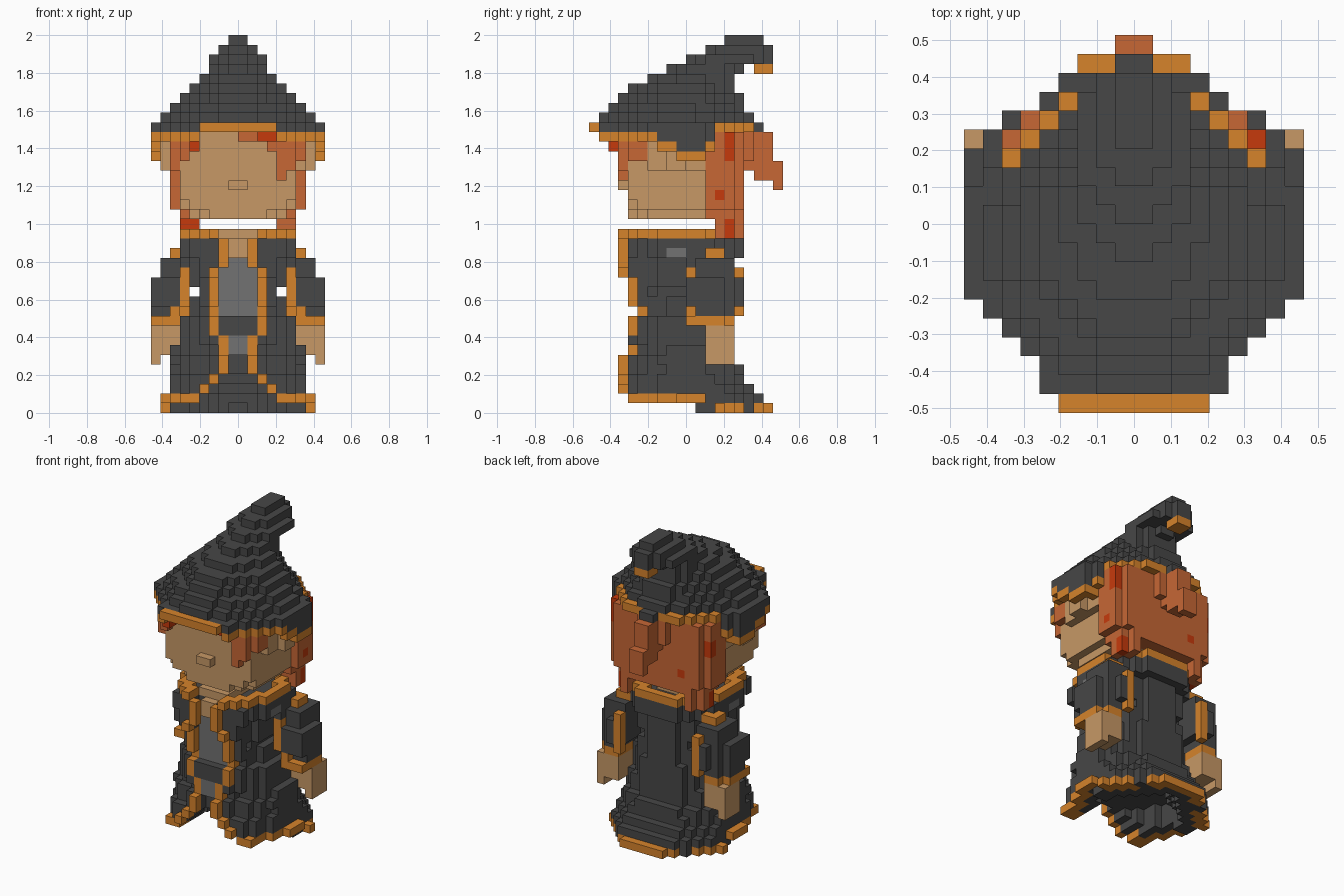
import bpy
import bmesh

if "Cube" in bpy.data.objects:
    bpy.data.objects.remove(bpy.data.objects["Cube"])

U = 2 / 39  # edge length of one block


def linear(c):
    c /= 255
    return c / 12.92 if c <= 0.04045 else ((c + 0.055) / 1.055) ** 2.4


COLOURS = {"charcoal cloth": (71, 71, 71), "orange trim": (214, 131, 43),
           "skin": (199, 152, 102), "auburn hair": (199, 103, 53),
           "dark red hair": (198, 58, 12), "grey shirt": (114, 114, 114)}
DARK, TRIM, SKIN, HAIR, RED, GREY = COLOURS
MATS = {}
for label, rgb in COLOURS.items():
    m = bpy.data.materials.new(label)
    m.use_nodes = True
    col = (*[linear(c) for c in rgb], 1)
    m.diffuse_color = col
    bsdf = m.node_tree.nodes["Principled BSDF"]
    bsdf.inputs["Base Color"].default_value = col
    bsdf.inputs["Roughness"].default_value = 0.9
    MATS[label] = m

# The six faces of a block: direction and corners
SIDES = [((1, 0, 0), ((1, 0, 0), (1, 1, 0), (1, 1, 1), (1, 0, 1))),
         ((-1, 0, 0), ((0, 0, 0), (0, 0, 1), (0, 1, 1), (0, 1, 0))),
         ((0, 1, 0), ((0, 1, 0), (0, 1, 1), (1, 1, 1), (1, 1, 0))),
         ((0, -1, 0), ((0, 0, 0), (1, 0, 0), (1, 0, 1), (0, 0, 1))),
         ((0, 0, 1), ((0, 0, 1), (1, 0, 1), (1, 1, 1), (0, 1, 1))),
         ((0, 0, -1), ((0, 0, 0), (0, 1, 0), (1, 1, 0), (1, 0, 0)))]


def build(name, cells):
    """Turn a dictionary of blocks into one mesh of its outer faces."""
    bm = bmesh.new()
    verts = {}
    used = sorted(set(cells.values()))
    for (i, j, k), colour in cells.items():
        for (dx, dy, dz), corners in SIDES:
            if (i + dx, j + dy, k + dz) in cells:
                continue
            ring = []
            for a, b, c in corners:
                p = (i + a, j + b, k + c)
                if p not in verts:
                    verts[p] = bm.verts.new((p[0] * U, (p[1] - 10) * U, p[2] * U))
                ring.append(verts[p])
            bm.faces.new(ring).material_index = used.index(colour)
    mesh = bpy.data.meshes.new(name)
    bm.to_mesh(mesh)
    bm.free()
    for colour in used:
        mesh.materials.append(MATS[colour])
    bpy.context.collection.objects.link(bpy.data.objects.new(name, mesh))


def box(cells, i, j, k, colour, mirror=False):
    """Fill inclusive ranges with blocks; colour None cuts them away."""
    for x in range(i[0], i[1] + 1):
        for y in range(j[0], j[1] + 1):
            for z in range(k[0], k[1] + 1):
                for xx in ((x, -1 - x) if mirror else (x,)):
                    if colour is None:
                        cells.pop((xx, y, z), None)
                    else:
                        cells[xx, y, z] = colour


def rows(j0, widths):
    """Blocks (i, j) from a half width for each row, starting at row j0."""
    return {(i, j) for j, h in enumerate(widths, j0) for i in range(-h, h)}


def oval(w, j0, j1, p=2.0):
    """Blocks (i, j) of an oval of half width w from row j0 to row j1."""
    mid, half = (j0 + j1 + 1) / 2, (j1 + 1 - j0) / 2
    ts = [abs(j + 0.5 - mid) / half for j in range(j0, j1 + 1)]
    return rows(j0, [max(1, round(w * (1 - t ** p) ** (1 / p))) for t in ts])


def rim(area):
    """Outermost blocks of an area."""
    return {(i, j) for i, j in area
            if any((i + a, j + b) not in area for a in (-1, 0, 1) for b in (-1, 0, 1))}


def layer(cells, area, k, colour):
    for i, j in area:
        cells[i, j, k] = colour


# Hat: stacked ovals leaning back to a drooping tip
hat = {}
BRIM = rows(0, [4, 5, 5, 6, 7, 8, 9, 9, 9, 9, 9, 9, 8, 7, 6, 5, 4])
layer(hat, BRIM, 29, DARK)
for k, (w, j0, j1) in enumerate([(8, 1, 16), (7, 2, 15), (6, 3, 15), (5, 4, 14),
                                 (4, 6, 14), (3, 8, 15), (3, 10, 18), (2, 12, 18),
                                 (1, 14, 17)], 30):
    layer(hat, oval(w, j0, j1, 1.8), k, DARK)
box(hat, (-1, 0), (17, 18), (35, 35), TRIM)
box(hat, (-1, 0), (17, 17), (29, 29), DARK)
# Brim: trimmed edge that dips at the sides
for i, j in rim(BRIM):
    if j == 0 or j >= 13:
        hat[i, j, 29] = TRIM
    elif i >= 4 or i <= -5:
        low = 28 if j <= 6 else 26 if 9 <= j <= 11 else 27
        box(hat, (i, i), (j, j), (low, 28), DARK)
        hat[i, j, low] = TRIM
build("hat", hat)

# Head with narrowing jaw, ears and nose
head = {}
layer(head, oval(5, 4, 13, 3.0), 20, SKIN)
layer(head, oval(6, 4, 13, 4.0), 21, SKIN)
for k in range(22, 29):
    layer(head, oval(6, 4, 13, 8.0), k, SKIN)
box(head, (6, 6), (6, 11), (25, 28), SKIN, True)
box(head, (7, 7), (8, 9), (25, 27), SKIN, True)
box(head, (-1, 0), (3, 3), (23, 23), SKIN)
build("head", head)

# Hair: back mass, two hanging locks and a tail, with dark strands
hair = {}
box(hair, (-7, 6), (12, 14), (21, 28), HAIR)
box(hair, (-6, 5), (15, 15), (21, 28), HAIR)
box(hair, (-6, 5), (12, 15), (20, 20), HAIR)
box(hair, (4, 5), (13, 15), (18, 19), HAIR, True)
box(hair, (5, 5), (15, 15), (18, 20), None, True)
box(hair, (-2, 1), (16, 16), (26, 28), HAIR)
box(hair, (-1, 0), (16, 18), (25, 28), HAIR)
box(hair, (-1, 0), (17, 19), (24, 25), HAIR)
box(hair, (-1, 0), (19, 19), (23, 23), HAIR)
for i, j, k0, k1 in ((6, 14, 26, 28), (6, 13, 22, 22), (5, 14, 18, 19), (-6, 13, 18, 19),
                     (-5, 13, 19, 19), (-7, 14, 25, 26), (-4, 15, 22, 22)):
    box(hair, (i, i), (j, j), (k0, k1), RED)
build("hair", hair)

fringe = {}
box(fringe, (3, 5), (3, 4), (27, 28), HAIR)
box(fringe, (4, 5), (3, 4), (25, 26), HAIR)
box(fringe, (4, 4), (3, 4), (24, 24), HAIR)
box(fringe, (6, 6), (4, 5), (26, 28), HAIR)
box(fringe, (0, 3), (3, 3), (28, 28), HAIR)
box(fringe, (2, 3), (2, 2), (28, 28), RED)
box(fringe, (-7, -7), (4, 5), (25, 28), HAIR)
box(fringe, (-6, -6), (3, 4), (26, 28), HAIR)
box(fringe, (-5, -5), (2, 3), (27, 27), RED)
build("fringe", fringe)

# Robe: hollow skirt whose hem trails at the back and spreads sideways
robe = {}
HEM = [5, 6, 6, 7, 7, 8, 8, 8, 7, 7, 7, 6, 5, 4]
skirt = [rows(11, [7, 7, 8, 7, 6, 5, 4, 3]), rows(4, HEM)]
for s in (1, 2):
    skirt.append(rows(4, [min(7, w, b) for w, b in zip(HEM, HEM[s:])]))
for k, area in enumerate(skirt):
    edge = rim(area)
    walls = edge | rim(area - edge)
    for i, j in walls if k else {c for c in walls if c[1] > 12 or abs(c[0] + 0.5) > 5}:
        hem = (i, j) in edge and (k == 0 and j in (13, 14, 15, 17, 18) or k == 1 and j < 12)
        robe[i, j, k] = TRIM if hem else DARK
# Body of the robe up to the shoulders
for k, size in enumerate([(7, 4, 15), (7, 4, 14), (7, 5, 14), (6, 4, 14), (6, 4, 14),
                          (6, 4, 14), (5, 5, 14), (5, 5, 14), (4, 4, 14), (5, 4, 14),
                          (5, 4, 14), (5, 4, 14), (6, 4, 15), (6, 4, 15)], 4):
    layer(robe, oval(*size, 2.1), k, DARK)
# Open front, widening towards the hem
for half, k0, k1 in ((4, 1, 1), (3, 2, 2), (2, 3, 3), (1, 4, 7), (2, 8, 17)):
    box(robe, (-half, half - 1), (3, 6 if k0 < 4 else 4), (k0, k1), None)
# Trim lines beside the opening, backed by cloth
box(robe, (2, 4), (4, 4), (16, 17), DARK, True)
box(robe, (2, 3), (4, 4), (14, 15), DARK, True)
box(robe, (2, 3), (5, 5), (11, 15), DARK, True)
for i, j, k0, k1 in ((1, 3, 15, 17), (2, 3, 14, 14), (2, 4, 11, 13), (2, 5, 10, 10),
                     (2, 4, 8, 9), (1, 4, 6, 7), (1, 3, 4, 5), (2, 3, 3, 3), (3, 3, 2, 2)):
    box(robe, (i, i), (j, j), (k0, k1), TRIM, True)
box(robe, (4, 5), (4, 4), (1, 1), TRIM, True)
# Shoulder clasps
box(robe, (5, 5), (8, 9), (16, 16), GREY, True)
# Collar ring
collar = rim(oval(6, 3, 15, 2.2))
layer(robe, {c for c in collar if c[1] > 4 or abs(c[0] + 0.5) > 2}, 18, TRIM)

# Shirt, belt and neck inside the opening
shirt = {}
box(shirt, (-2, 1), (5, 6), (10, 15), GREY)
box(shirt, (-2, 1), (4, 6), (8, 9), DARK)
box(shirt, (-1, 0), (4, 6), (6, 7), GREY)
box(shirt, (-1, 0), (4, 6), (16, 17), SKIN)
box(shirt, (-2, 1), (5, 12), (18, 18), SKIN)
build("shirt_and_neck", shirt)
build("robe", {c: colour for c, colour in robe.items() if c not in shirt})

# Sleeves with trimmed openings and rounded corners, and hands
for side, flip in (("left", False), ("right", True)):
    arm, hand = {}, {}
    box(arm, (6, 8), (10, 14), (9, 13), DARK)
    box(arm, (6, 7), (11, 14), (14, 15), DARK)
    box(arm, (6, 6), (15, 15), (11, 13), DARK)
    box(arm, (5, 5), (11, 11), (16, 16), DARK)
    box(arm, (5, 6), (12, 13), (16, 16), TRIM)
    box(arm, (5, 5), (10, 14), (11, 15), DARK)
    box(arm, (5, 5), (10, 10), (11, 14), TRIM)
    box(arm, (5, 5), (15, 15), (10, 14), TRIM)
    box(arm, (6, 8), (10, 14), (9, 9), TRIM)
    box(arm, (7, 8), (10, 10), (10, 10), None)
    box(arm, (6, 6), (10, 10), (10, 10), TRIM)
    box(arm, (8, 8), (14, 14), (9, 13), None)
    box(hand, (6, 8), (12, 14), (6, 8), SKIN)
    box(hand, (8, 8), (12, 14), (5, 5), SKIN)
    for part, cells in (("sleeve", arm), ("hand", hand)):
        if flip:
            cells = {(-1 - i, j, k): c for (i, j, k), c in cells.items()}
        build(f"{side}_{part}", cells)
